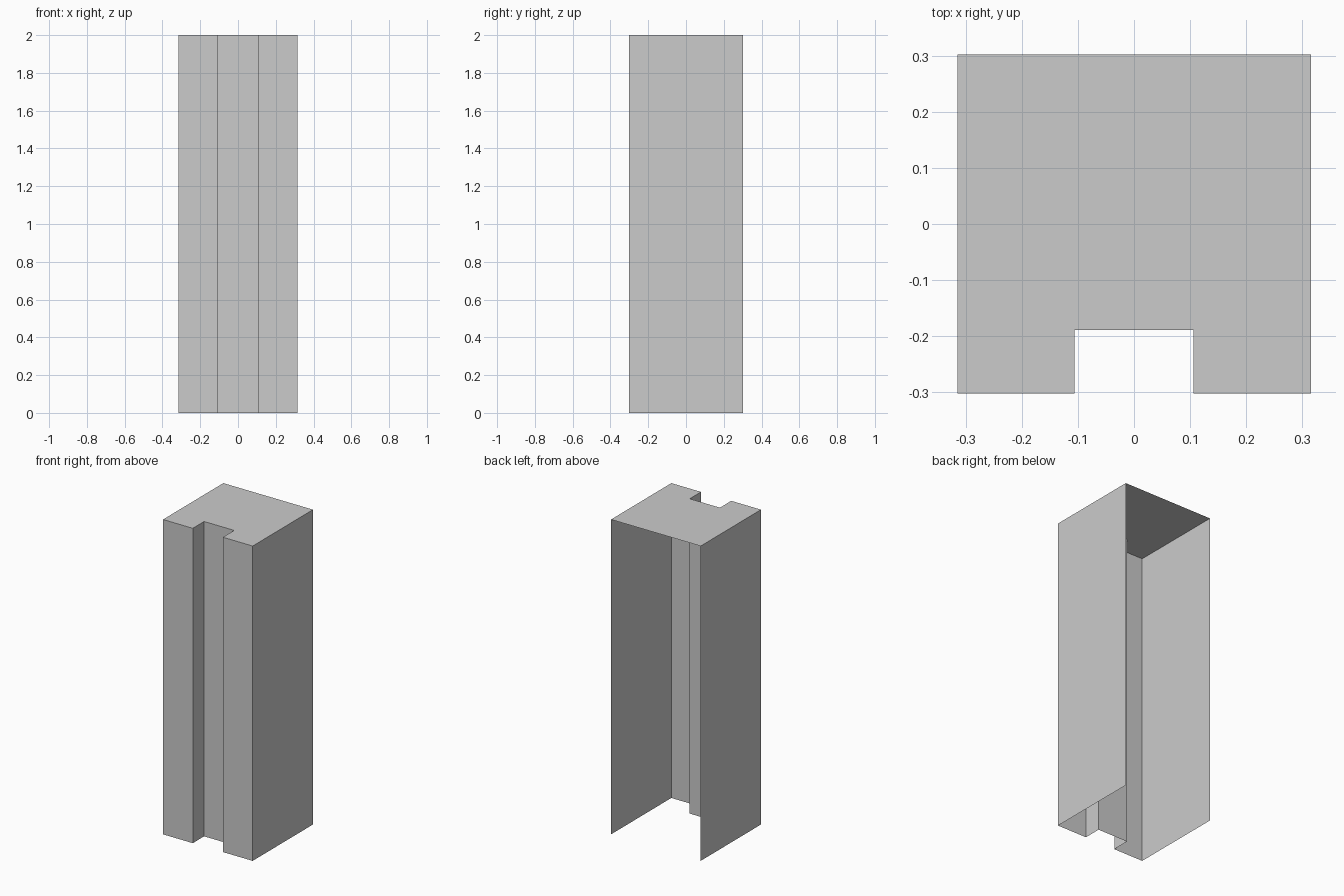
import bpy, bmesh

if "Cube" in bpy.data.objects:
    bpy.data.objects.remove(bpy.data.objects["Cube"])

HEIGHT = 2.0
# Half of the plan outline, from the open back round to the front channel
half = [(0.315, 0.3025), (0.315, -0.3025), (0.106, -0.3025), (0.106, -0.189)]
# Mirror across x; the back edge stays open
outline = [(-x, y) for x, y in half] + half[::-1]

bm = bmesh.new()
bottom = [bm.verts.new((x, y, 0)) for x, y in outline]
top = [bm.verts.new((x, y, HEIGHT)) for x, y in outline]

# Thin walls: sides, front strips and recessed channel
for i in range(len(outline) - 1):
    bm.faces.new((bottom[i], bottom[i + 1], top[i + 1], top[i]))

# Flat top with the channel notch; back and underside are open
bm.faces.new(top)

mesh = bpy.data.meshes.new("channelled_column_shell")
bm.to_mesh(mesh)
bm.free()
column = bpy.data.objects.new("channelled_column_shell", mesh)
bpy.context.collection.objects.link(column)
